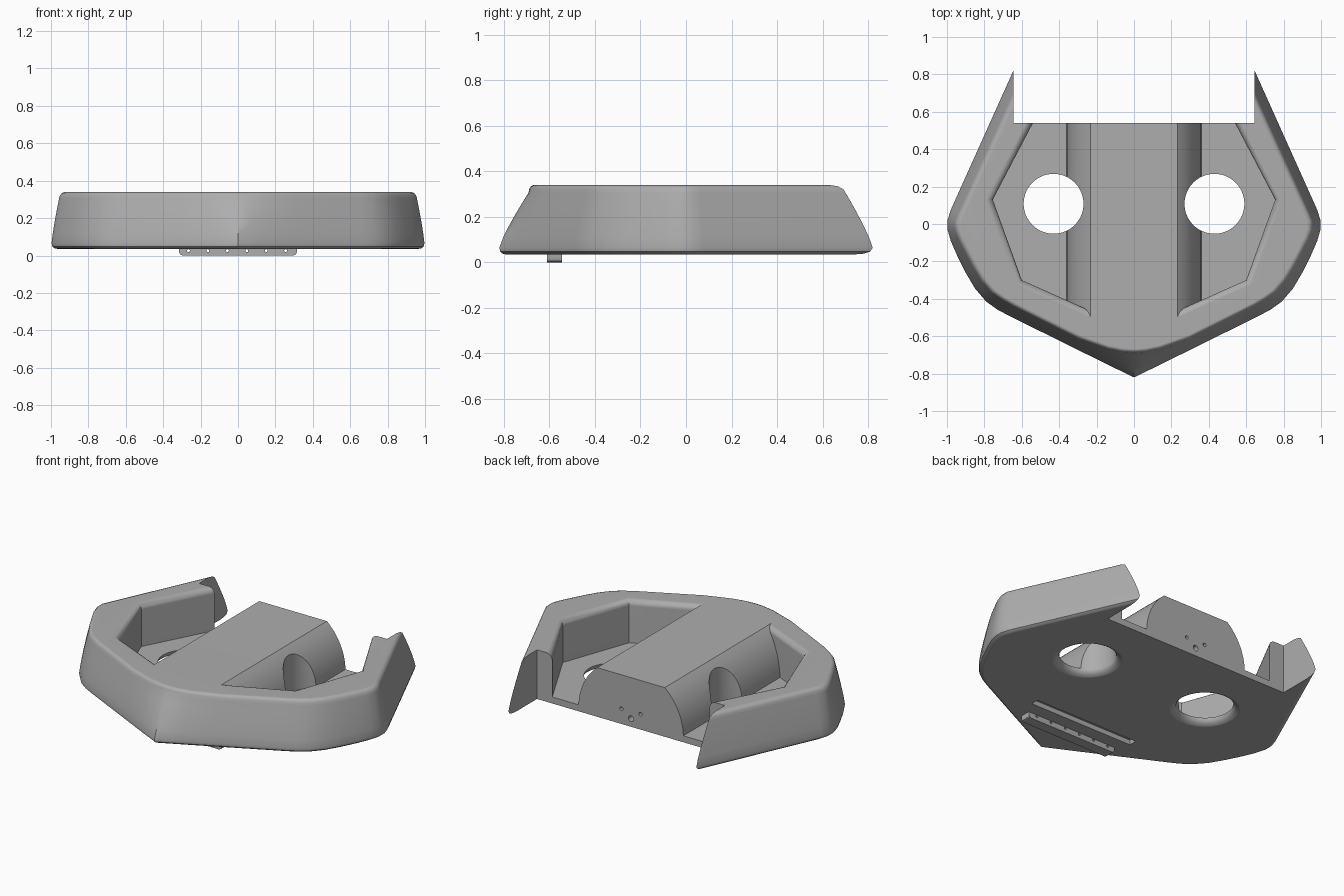
import bpy, bmesh, math
from mathutils import Vector

cube = bpy.data.objects.get("Cube")
if cube:
    bpy.data.objects.remove(cube, do_unlink=True)

grey = bpy.data.materials.new("plain grey")
grey.use_nodes = True
grey.diffuse_color = (0.42, 0.42, 0.42, 1)
grey.node_tree.nodes["Principled BSDF"].inputs["Base Color"].default_value = (0.42, 0.42, 0.42, 1)


def loft(name, rings):
    """Closed solid skinned over rings that share one point count."""
    bm = bmesh.new()
    loops = [[bm.verts.new(p) for p in ring] for ring in rings]
    n = len(loops[0])
    for a, b in zip(loops, loops[1:]):
        for i in range(n):
            j = (i + 1) % n
            bm.faces.new((a[i], a[j], b[j], b[i]))
    bm.faces.new(loops[0][::-1])
    bm.faces.new(loops[-1])
    bmesh.ops.recalc_face_normals(bm, faces=bm.faces)
    mesh = bpy.data.meshes.new(name)
    bm.to_mesh(mesh)
    bm.free()
    obj = bpy.data.objects.new(name, mesh)
    bpy.context.collection.objects.link(obj)
    mesh.materials.append(grey)
    return obj


def box(name, x0, x1, y0, y1, z0, z1):
    return loft(name, [[(x0, y0, z), (x1, y0, z), (x1, y1, z), (x0, y1, z)] for z in (z0, z1)])


def rod(name, x, z, r, y0, y1, sides=16):
    angles = [math.tau * i / sides for i in range(sides)]
    return loft(name, [[(x + r * math.cos(a), y, z + r * math.sin(a)) for a in angles] for y in (y0, y1)])


def cut(obj, cutter, keep=False):
    """Subtract cutter from obj and bake the result."""
    cutter.hide_render = True
    mod = obj.modifiers.new("cut", "BOOLEAN")
    mod.operation, mod.solver, mod.object = "DIFFERENCE", "EXACT", cutter
    bpy.context.view_layer.objects.active = obj
    bpy.ops.object.modifier_apply(modifier=mod.name)
    if not keep:
        bpy.data.objects.remove(cutter, do_unlink=True)


def offset(poly, d):
    """Move a counter-clockwise polygon outward by d with mitred corners."""
    out = []
    for i, p in enumerate(poly):
        p, a, b = Vector(p), Vector(poly[i - 1]), Vector(poly[(i + 1) % len(poly)])
        e, f = (p - a).normalized(), (b - p).normalized()
        n, m = Vector((e.y, -e.x)), Vector((f.y, -f.x))
        out.append(p + (n + m) * d / (1 + n.dot(m)))
    return out


# Body: leaning walls between a pointed foot outline and a rounder top outline
foot = [(0, -.82), (.06, -.791), (.14, -.752), (.3, -.673), (.67, -.49), (.73, -.458), (.79, -.415),
        (.85, -.345), (.90, -.26), (.945, -.17), (.98, -.09), (.997, -.03), (.997, .02),
        (.98, .075), (.645, .82), (.5, 1.145)]
crown = [(0, -.692), (.06, -.688), (.14, -.672), (.3, -.615), (.65, -.44), (.71, -.405), (.765, -.365),
         (.82, -.3), (.865, -.225), (.907, -.145), (.94, -.08), (.957, -.03), (.957, .015),
         (.937, .06), (.6, .80), (.455, 1.125)]
profile = [(.035, .035), (.038, .018), (.047, .005), (.065, 0), (.11, 0), (.16, 0), (.21, 0),
           (.26, 0), (.305, 0), (.322, .005), (.334, .016), (.34, .034)]
rings = []
for z, inset in profile:
    t = min(1, max(0, (z - .065) / .24)) ** 1.2
    half = [Vector(a).lerp(Vector(b), t) * (1 - inset) for a, b in zip(foot, crown)]
    rings.append([(p.x, p.y, z) for p in half] + [(-p.x, p.y, z) for p in half[:0:-1]])
body = loft("body", rings)

# Ridge: round-sided spine left standing between the pockets
arc_r, arc_z = .36, .065
half = [(arc_r * math.cos(a), arc_z + arc_r * math.sin(a))
        for a in [math.radians(50.5) * i / 16 for i in range(17)]]
half = [(arc_r, 0)] + half + [(half[-1][0], .6)]
section = half + [(-x, z) for x, z in half[::-1]]
ridge = loft("ridge_helper", [[(x, y, z) for x, z in section] for y in (-1, 1.3)])

# Pockets with a rounded rim, and round openings flared at the underside
pocket = [(.1, -.524), (.6, -.3), (.755, .13), (.404, .8), (.1, .8)]
rim = [(.075, 0), (.305, 0), (.318, .003), (.329, .010), (.336, .020), (.341, .036), (.4, .036)]
flare = [(.0, .205), (.034, .205), (.038, .19), (.046, .175), (.058, .164), (.072, .16), (.6, .16)]
circle = [math.tau * i / 64 for i in range(64)]
for side in (1, -1):
    cutter = loft("pocket_cutter", [[(side * p.x, p.y, z) for p in offset(pocket, d)] for z, d in rim])
    cut(cutter, ridge, keep=True)
    cut(body, cutter)
    cut(body, loft("opening_cutter", [[(side * .43 + r * math.cos(a), .108 + r * math.sin(a), z)
                                       for a in circle] for z, r in flare]))
bpy.data.objects.remove(ridge, do_unlink=True)

# Rear notch, underside groove and the small holes in the ridge end
cut(body, box("notch_cutter", -.645, .645, .54, 1.5, -.2, .8))
cut(body, box("groove_cutter", -.36, .36, -.465, -.415, -.1, .065))
for x, z, r in ((0, .085, .018), (.065, .13, .011), (-.065, .13, .011)):
    cut(body, rod("screw_cutter", x, z, r, .46, .7))

# Connector bar under the nose, with rounded lower corners and a row of pin holes
bar_profile = [(-.315, .05), (-.315, .018), (-.309, .006), (-.297, 0)]
bar_profile += [(-x, z) for x, z in bar_profile[::-1]]
bar = loft("connector_bar", [[(x, y, z) for x, z in bar_profile] for y in (-.61, -.545)])
for i in range(6):
    cut(bar, rod("pin_cutter", -.265 + .104 * i, .026, .008, -.7, -.4, 8))

# Smooth shading with crisp edges
for obj in (body, bar):
    bpy.ops.object.select_all(action="DESELECT")
    obj.select_set(True)
    bpy.context.view_layer.objects.active = obj
    bpy.ops.object.shade_smooth_by_angle(angle=math.radians(32))
    normals = obj.modifiers.new("even_normals", "WEIGHTED_NORMAL")
    normals.keep_sharp = True
